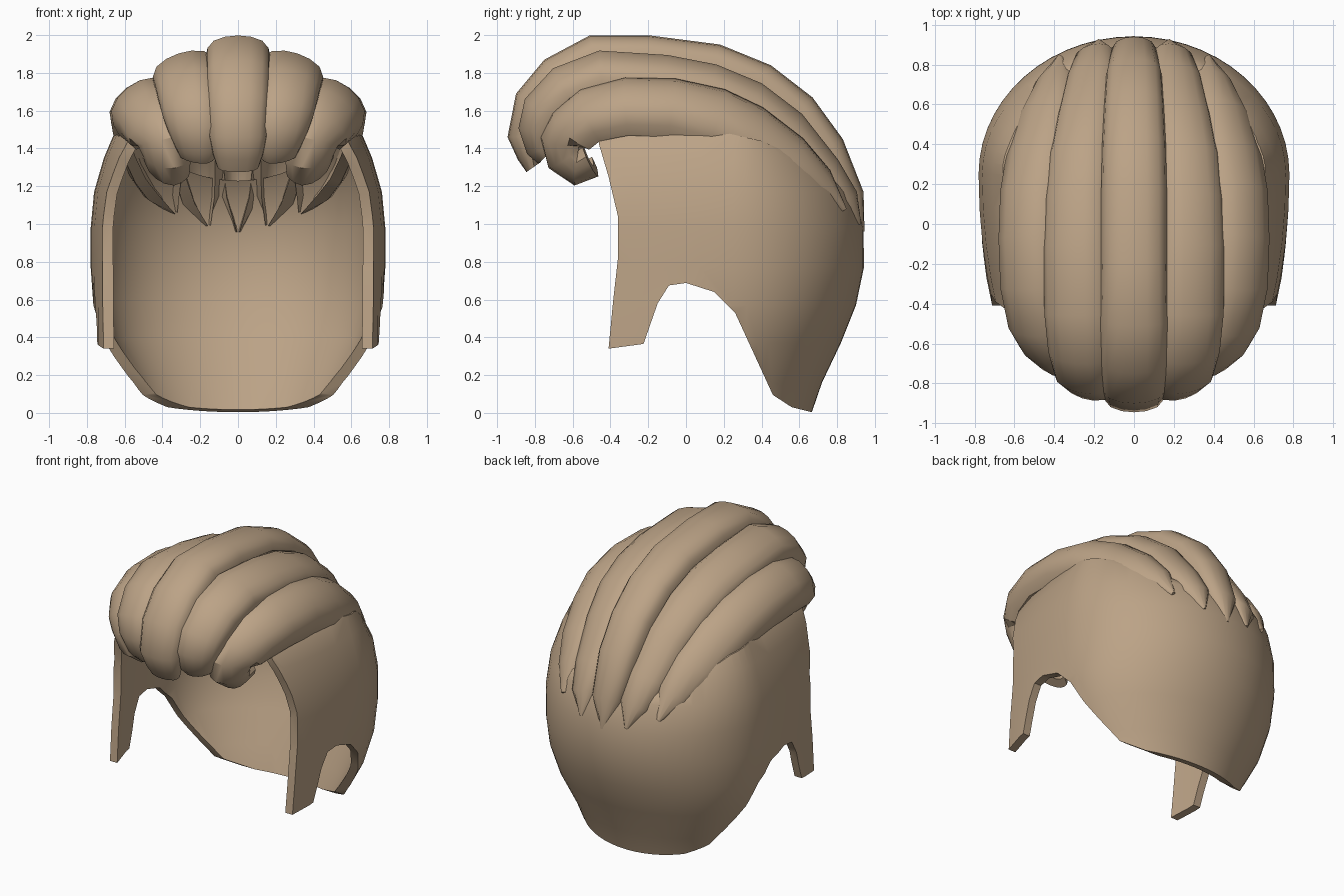
import bpy, bmesh, math
from mathutils import Vector

hair = bpy.data.materials.new("tan_hair")
hair.diffuse_color = (0.50, 0.365, 0.24, 1)
THICK = 0.055


def make_object(name, bm):
    bmesh.ops.recalc_face_normals(bm, faces=bm.faces)
    mesh = bpy.data.meshes.new(name)
    bm.to_mesh(mesh)
    bm.free()
    obj = bpy.data.objects.new(name, mesh)
    bpy.context.collection.objects.link(obj)
    mesh.materials.append(hair)
    return obj


def activate(obj):
    bpy.ops.object.select_all(action='DESELECT')
    obj.select_set(True)
    bpy.context.view_layer.objects.active = obj


def smooth(obj, degrees):
    activate(obj)
    bpy.ops.object.shade_smooth_by_angle(angle=math.radians(degrees))


def skin(bm, rings):
    """Bridge closed rings."""
    vs = [[bm.verts.new(p) for p in r] for r in rings]
    n = len(vs[0])
    for a, b in zip(vs, vs[1:]):
        for i in range(n):
            j = (i + 1) % n
            bm.faces.new((a[i], a[j], b[j], b[i]))
    return vs


# Head shell: stacked oval rings (height, half width, back y, front radius)
LEVELS = [(-0.15, 0.44, 0.60, 1.57), (0.0, 0.53, 0.665, 1.57), (0.16, 0.60, 0.72, 1.57),
          (0.37, 0.71, 0.82, 1.57), (0.57, 0.765, 0.90, 1.57), (0.77, 0.78, 0.942, 1.57),
          (0.98, 0.78, 0.94, 1.57), (1.17, 0.762, 0.885, 1.57), (1.35, 0.71, 0.76, 1.5),
          (1.48, 0.655, 0.62, 1.4), (1.60, 0.52, 0.48, 1.3), (1.70, 0.36, 0.38, 1.1)]
CY, SEG = 0.25, 56
rings = []
for z, w, back, front in LEVELS:
    ring = []
    for i in range(SEG):
        a = math.tau * i / SEG
        s = math.sin(a)
        y = CY + s * ((back - CY) if s > 0 else front)
        wide = w
        if z < 0.75 and y < CY:          # sideburns stay wide low down
            wide += (0.785 - w) * min(1, (CY - y) / 0.4)
        ring.append((wide * math.cos(a), y, z))
    rings.append(ring)
bm = bmesh.new()
vs = skin(bm, rings)
bm.faces.new(vs[-1])
shell = make_object("head_shell", bm)
if shell.data.polygons[-1].normal.z < 0:
    shell.data.flip_normals()
solid = shell.modifiers.new("thickness", 'SOLIDIFY')
solid.thickness, solid.offset = THICK, -1

# Side outline that trims the face opening, sideburns, ear arches, nape and crown
OUTLINE = [(-0.46, 1.42), (-0.41, 1.25), (-0.36, 1.04), (-0.36, 0.82), (-0.385, 0.6),
           (-0.41, 0.34), (-0.225, 0.365), (-0.15, 0.58), (-0.09, 0.675), (0, 0.688),
           (0.15, 0.64), (0.26, 0.53), (0.46, 0.095), (0.56, 0.03), (0.67, 0.003),
           (1.3, 0.0), (1.3, 1.15), (0.82, 1.2), (0.6, 1.35), (0.4, 1.44), (0, 1.53),
           (-0.2, 1.53), (-0.46, 1.49)]
bm = bmesh.new()
vs = skin(bm, [[(x, y, z) for y, z in OUTLINE] for x in (-1.2, 1.2)])
for ring in vs:
    bm.faces.new(ring)
cutter = make_object("trim_cutter", bm)
cutter.hide_render = True
trim = shell.modifiers.new("trim", 'BOOLEAN')
trim.operation, trim.solver, trim.object = 'INTERSECT', 'EXACT', cutter
activate(shell)
for m in ("thickness", "trim"):
    bpy.ops.object.modifier_apply(modifier=m)
bpy.data.objects.remove(cutter)
smooth(shell, 35)

# Arched cross-section of a lock: (across, inward) in units of half width and depth
ARCH = [(-1, 1), (-0.95, 0.62), (-0.76, 0.26), (-0.4, 0.06), (0, 0), (0.4, 0.06),
        (0.76, 0.26), (0.95, 0.62), (1, 1)]


def lock(name, path, tilt, side=1):
    """Sweep a hollow arch along crest points (x, y, z, half width, depth), front to back."""
    rings = []
    pts = [Vector(p[:3]) for p in path]
    for i, p in enumerate(pts):
        t = (pts[min(i + 1, len(pts) - 1)] - pts[max(i - 1, 0)]).normalized()
        up = Vector((0, -t.z, t.y)).normalized()
        n = Vector((math.sin(tilt), 0, 0)) + up * math.cos(tilt)
        n = (n - t * n.dot(t)).normalized()
        b = t.cross(n)
        w, d = path[i][3:]
        inner_w = max(w - THICK, w * 0.5)
        ring = [p + b * (s * w) - n * (h * d) for s, h in ARCH]
        ring += [p + b * (s * inner_w) - n * (THICK + h * d * 0.8)
                 for s, h in reversed(ARCH)]
        rings.append([(q.x * side, q.y, q.z) for q in ring])
    bm = bmesh.new()
    vs = skin(bm, rings)
    k = len(ARCH)
    for v in (vs[0], vs[-1]):            # close the rims at both ends
        for i in range(k - 1):
            bm.faces.new((v[i], v[i + 1], v[2 * k - 2 - i], v[2 * k - 1 - i]))
    smooth(make_object(name, bm), 38)


CENTRE = [(0, -0.845, 1.275, 0.11, 0.05), (0, -0.89, 1.34, 0.135, 0.08),
          (0, -0.945, 1.46, 0.155, 0.10), (0, -0.90, 1.69, 0.165, 0.11),
          (0, -0.75, 1.87, 0.17, 0.11), (0, -0.51, 1.998, 0.17, 0.11),
          (0, -0.19, 1.998, 0.165, 0.11), (0, 0.18, 1.95, 0.165, 0.11),
          (0, 0.45, 1.84, 0.16, 0.11), (0, 0.67, 1.67, 0.15, 0.11),
          (0, 0.83, 1.45, 0.14, 0.10), (0, 0.94, 1.17, 0.115, 0.09),
          (0, 0.945, 0.96, 0.015, 0.05)]
INNER = [(0.235, -0.775, 1.325, 0.10, 0.06), (0.24, -0.83, 1.37, 0.12, 0.09),
         (0.26, -0.875, 1.50, 0.145, 0.11), (0.28, -0.845, 1.65, 0.16, 0.12),
         (0.30, -0.70, 1.81, 0.17, 0.12), (0.315, -0.46, 1.903, 0.175, 0.12),
         (0.32, -0.10, 1.88, 0.175, 0.12), (0.315, 0.16, 1.83, 0.17, 0.12),
         (0.30, 0.40, 1.73, 0.165, 0.12), (0.27, 0.61, 1.57, 0.155, 0.12),
         (0.24, 0.80, 1.33, 0.135, 0.11), (0.215, 0.90, 1.16, 0.11, 0.09),
         (0.18, 0.928, 1.0, 0.015, 0.05)]
OUTER = [(0.45, -0.49, 1.28, 0.13, 0.12), (0.435, -0.59, 1.24, 0.13, 0.12),
         (0.44, -0.69, 1.31, 0.14, 0.13), (0.46, -0.73, 1.43, 0.155, 0.15),
         (0.50, -0.69, 1.54, 0.17, 0.16), (0.55, -0.56, 1.66, 0.18, 0.17),
         (0.585, -0.33, 1.722, 0.19, 0.175), (0.595, -0.06, 1.718, 0.19, 0.18),
         (0.585, 0.20, 1.66, 0.195, 0.19), (0.555, 0.40, 1.56, 0.195, 0.185),
         (0.505, 0.61, 1.40, 0.175, 0.165), (0.445, 0.755, 1.24, 0.13, 0.12),
         (0.38, 0.85, 1.08, 0.015, 0.05)]

# Five swept-back locks forming the crown
lock("centre_lock", CENTRE, 0)
for label, side in (("right", 1), ("left", -1)):
    lock(f"inner_lock_{label}", INNER, math.radians(18), side)
    lock(f"outer_lock_{label}", OUTER, math.radians(38), side)
